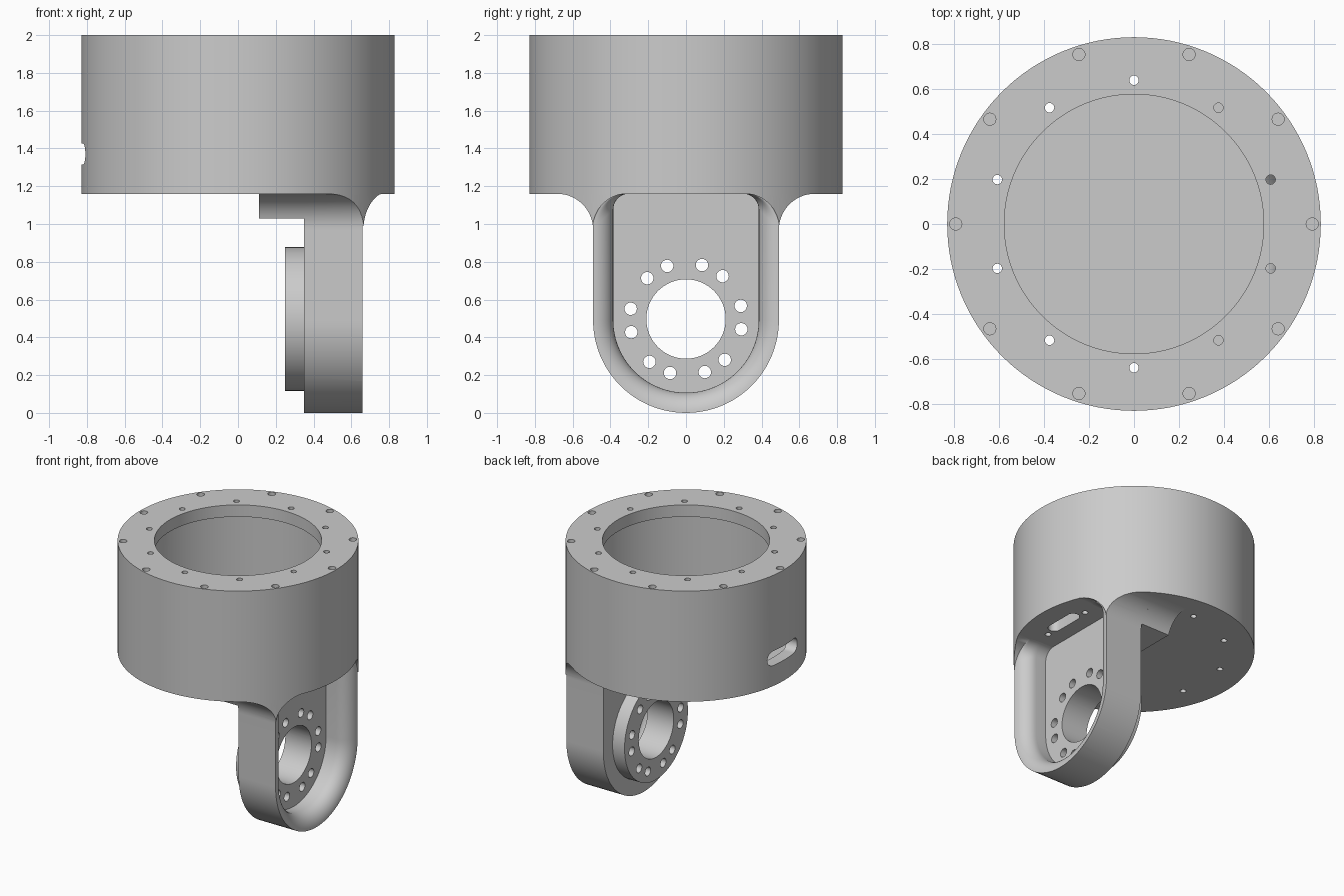
import bpy, bmesh
from math import sin, cos, pi, radians

if "Cube" in bpy.data.objects:
    bpy.data.objects.remove(bpy.data.objects["Cube"])


def arc(cx, cy, r, a0, a1, n):
    return [(cx + r * cos(radians(a0 + (a1 - a0) * i / n)),
             cy + r * sin(radians(a0 + (a1 - a0) * i / n))) for i in range(n + 1)]


def circle(cx, cy, r, n):
    return arc(cx, cy, r, 0, 360, n)[:-1]


def slot(cx, cy, half, r):
    return arc(cx + half, cy, r, -90, 90, 12) + arc(cx - half, cy, r, 90, 270, 12)


def loft(bm, sections, axis):
    """Closed solid through (position, outline) sections along x or z."""
    rings = [[bm.verts.new((w, u, v) if axis == 'x' else (u, v, w)) for u, v in pts]
             for w, pts in sections]
    n = len(rings[0])
    for a, b in zip(rings, rings[1:]):
        for i in range(n):
            bm.faces.new((a[i], a[(i + 1) % n], b[(i + 1) % n], b[i]))
    bm.faces.new(rings[0])
    bm.faces.new(rings[-1])


def solid(name, *lofts):
    bm = bmesh.new()
    for sections, axis in lofts:
        loft(bm, sections, axis)
    bmesh.ops.recalc_face_normals(bm, faces=bm.faces)
    me = bpy.data.meshes.new(name)
    bm.to_mesh(me)
    bm.free()
    ob = bpy.data.objects.new(name, me)
    bpy.context.collection.objects.link(ob)
    return ob


def prism(pts, a, b, axis):
    return ([(a, pts), (b, pts)], axis)


def boolean(ob, cutter, op='DIFFERENCE'):
    cutter.hide_render = True
    m = ob.modifiers.new('cut', 'BOOLEAN')
    m.object, m.operation, m.solver = cutter, op, 'EXACT'
    bpy.context.view_layer.objects.active = ob
    bpy.ops.object.modifier_apply(modifier=m.name)
    bpy.data.objects.remove(cutter)


def polar(r, deg):
    return r * cos(radians(deg)), r * sin(radians(deg))


R, BASE, RU, CZ = 0.828, 1.16, 0.492, 0.492

# Drum housing: hollow, with an inward lip on top
housing = solid('housing', prism(circle(0, 0, R, 128), BASE, 2, 'z'))
boolean(housing, solid('cavity', prism(circle(0, 0, 0.74, 128), 1.30, 1.91, 'z')))
boolean(housing, solid('mouth', prism(circle(0, 0, 0.575, 128), 1.8, 2.1, 'z')))

# Screw holes in the lip and floor, cable slots in the wall and floor
holes = []
for k in range(10):
    holes.append(prism(circle(*polar(0.79, 36 * k), 0.027, 20), 1.92, 2.1, 'z'))
    x, y = polar(0.637, 36 * k + 18)
    holes.append(prism(circle(x, y, 0.021, 20), 1.85, 2.1, 'z'))
    if k not in (1, 8):
        holes.append(prism(circle(x, y, 0.021, 20), 1.0, 1.4, 'z'))
holes.append(prism(slot(0, 1.37, 0.125, 0.055), -0.95, -0.6, 'x'))
holes.append(prism([(0.63 - v, u) for u, v in slot(0, 0, 0.1, 0.045)], 1.0, 1.4, 'z'))
boolean(housing, solid('housing_holes', *holes))

# Arm: U-shaped outline flaring into the drum, trimmed to the drum's radius
FL = 0.19
right_flare = arc(RU + FL, BASE - FL, FL, 180, 90, 16)
left_flare = [(-y, z) for y, z in reversed(right_flare)]
outline = arc(0, CZ, RU, 180, 360, 48) + right_flare + left_flare
arm = solid('arm', prism(outline, 0.35, 0.95, 'x'))
boolean(arm, solid('trim', prism(circle(0, 0, R, 128), -0.2, 1.5, 'z')), 'INTERSECT')


# Arm pocket, with a rounded-over rim
def pocket_outline(w, r):
    top = BASE + 0.001
    return (arc(0, CZ, w, 180, 360, 48) + arc(w - r, top - r, r, 0, 90, 12)
            + arc(r - w, top - r, r, 90, 180, 12))


sections = [(0.47, pocket_outline(0.385, 0.085))]
for i in range(11):
    t = pi / 2 * i / 10
    k = 1 - cos(t)
    sections.append((0.555 + 0.105 * sin(t),
                     pocket_outline(0.385 + (RU + 0.002 - 0.385) * k, 0.085 + 0.1 * k)))
sections.append((1.0, sections[-1][1]))
boolean(arm, solid('pocket', (sections, 'x')))

# Bearing boss, bore and paired bolt holes
boolean(arm, solid('boss', prism(circle(0, 0.497, 0.38, 96), 0.25, 0.4, 'x')), 'UNION')
bores = [prism(circle(0, 0.497, 0.21, 64), 0.1, 0.6, 'x')]
for k in range(6):
    for d in (-12, 12):
        y, z = polar(0.298, 60 * k + 1.5 + d)
        bores.append(prism(circle(y, 0.497 + z, 0.033, 20), 0.1, 0.6, 'x'))
boolean(arm, solid('arm_holes', *bores))

# Shelf behind the arm, under the drum floor
tab_side = arc(RU + FL, BASE - FL, FL, 161.6, 90, 14)
shelf = solid('shelf', prism(tab_side + [(-y, z) for y, z in reversed(tab_side)],
                             0.11, 0.35, 'x'))

# Smooth curved faces, keep edges crisp
for ob in (housing, arm, shelf):
    bpy.ops.object.select_all(action='DESELECT')
    ob.select_set(True)
    bpy.context.view_layer.objects.active = ob
    bpy.ops.object.shade_smooth_by_angle(angle=radians(30))
